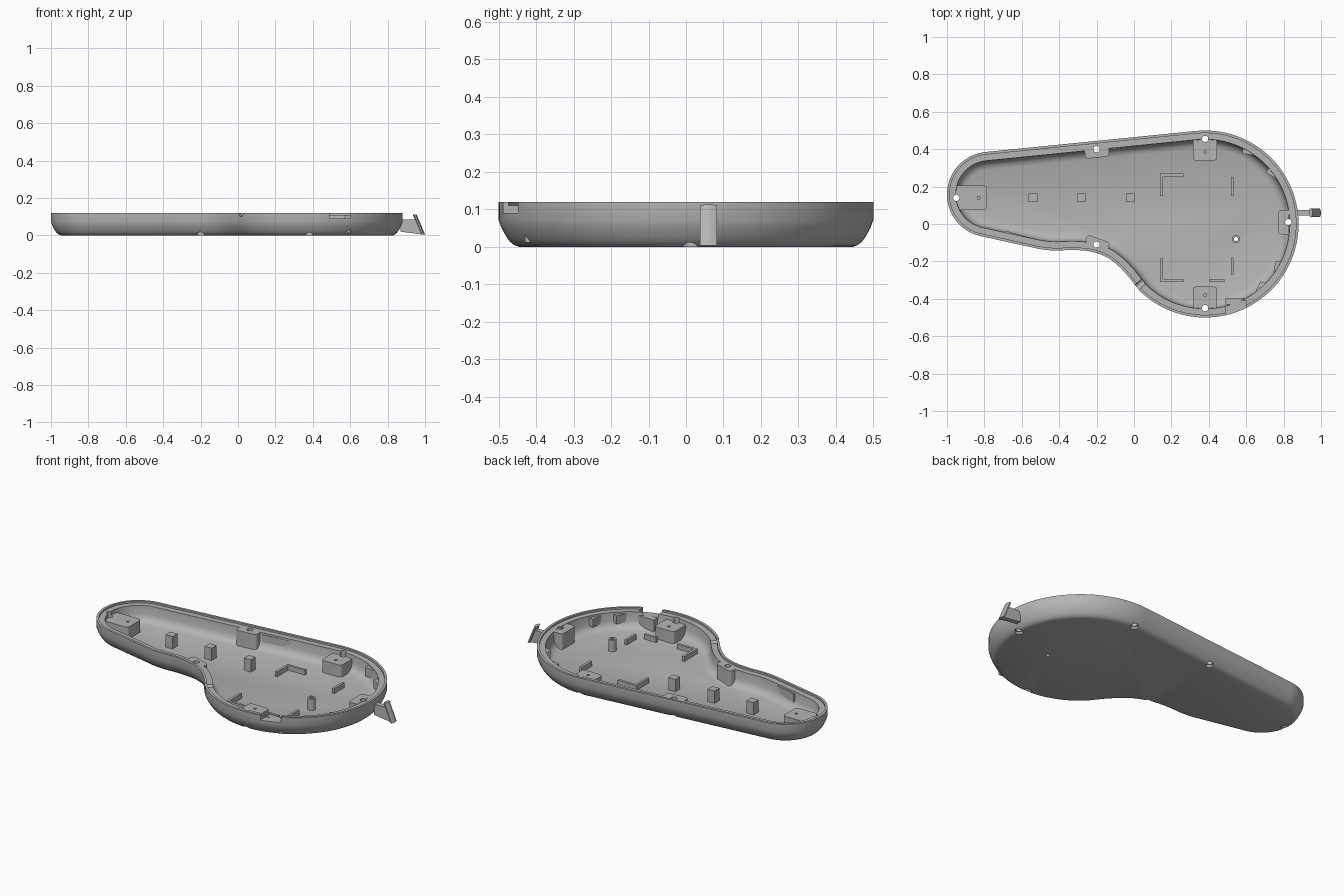
import bpy, bmesh, math
from mathutils import Vector, Matrix

if "Cube" in bpy.data.objects:
    bpy.data.objects.remove(bpy.data.objects["Cube"])

grey = bpy.data.materials.new("plain_grey")
grey.use_nodes = True
colour = (0.46, 0.46, 0.46, 1)
grey.diffuse_color = colour
grey.node_tree.nodes["Principled BSDF"].inputs["Base Color"].default_value = colour
parts = []


def finish(name, bm):
    bmesh.ops.recalc_face_normals(bm, faces=bm.faces)
    me = bpy.data.meshes.new(name)
    bm.to_mesh(me)
    bm.free()
    me.materials.append(grey)
    ob = bpy.data.objects.new(name, me)
    bpy.context.collection.objects.link(ob)
    parts.append(ob)
    return ob


def add_prism(bm, pts, z0, z1):
    low = [bm.verts.new((x, y, z0)) for x, y in pts]
    high = [bm.verts.new((x, y, z1)) for x, y in pts]
    bm.faces.new(low[::-1])
    bm.faces.new(high)
    for i in range(len(pts)):
        j = (i + 1) % len(pts)
        bm.faces.new((low[i], low[j], high[j], high[i]))


def prism(name, pts, z0, z1):
    bm = bmesh.new()
    add_prism(bm, pts, z0, z1)
    return finish(name, bm)


def rect(x0, x1, y0, y1):
    return [(x0, y0), (x1, y0), (x1, y1), (x0, y1)]


def arc(cx, cy, r, a0, a1, n):
    steps = [math.radians(a0 + (a1 - a0) * i / n) for i in range(n + 1)]
    return [Vector((cx + r * math.cos(a), cy + r * math.sin(a))) for a in steps]


def spline(pts, n):
    out = []
    for p0, p1, p2, p3 in zip(pts, pts[1:], pts[2:], pts[3:]):
        for i in range(n):
            t = i / n
            out.append(0.5 * (2 * p1 + (p2 - p0) * t + (2 * p0 - 5 * p1 + 4 * p2 - p3) * t * t
                              + (3 * p1 - p0 - 3 * p2 + p3) * t ** 3))
    return out


# Pear-shaped outline: large lobe, small lobe and a curved neck
big = arc(0.38, 0, 0.5, -134, 95.6, 64)
small = arc(-0.772, 0.158, 0.228, 95.6, 258, 40)
neck = [Vector(p) for p in ((-0.6, -0.115), (-0.505, -0.134), (-0.42, -0.142), (-0.32, -0.139),
                            (-0.22, -0.15), (-0.13, -0.187), (-0.05, -0.258))]
outline = big + small + spline(neck + big[:2], 5)


def inset(d):
    out = []
    n = len(outline)
    for i, p in enumerate(outline):
        a = (p - outline[i - 1]).normalized()
        b = (outline[(i + 1) % n] - p).normalized()
        t = (a + b).normalized()
        out.append(p + Vector((-t.y, t.x)) * d)
    return out


# Shell: the wall section is (inset, height), from underside over the lip to the floor
section = [(0.055, 0), (0.042, 0.004), (0.03, 0.014), (0.019, 0.03), (0.008, 0.05), (0, 0.072),
           (0, 0.12), (0.014, 0.12), (0.014, 0.11), (0.047, 0.11), (0.05, 0.06),
           (0.058, 0.038), (0.072, 0.024), (0.095, 0.016)]
bm = bmesh.new()
rings = [[bm.verts.new((p.x, p.y, z)) for p in inset(d)] for d, z in section]
for lo, hi in zip(rings, rings[1:]):
    for i in range(len(lo)):
        j = (i + 1) % len(lo)
        bm.faces.new((lo[i], lo[j], hi[j], hi[i]))
bm.faces.new(rings[0][::-1])
bm.faces.new(rings[-1])
shell = finish("tray_shell", bm)

# Screw bosses: hole position, outward angle, inward reach, top height
bosses = [("left_end", -0.95, 0.14, 180, 0.165, 0.088), ("upper_neck", -0.2, 0.4, 95.6, 0.045, 0.11),
          ("upper_lobe", 0.38, 0.455, 90, 0.115, 0.088), ("right_end", 0.825, 0.01, 0, 0.055, 0.11),
          ("lower_lobe", 0.38, -0.45, 270, 0.115, 0.088), ("lower_neck", -0.2, -0.11, 250, 0.035, 0.11)]
cut_targets = [shell]
holes = []
for name, x, y, angle, reach, top in bosses:
    w, r = 0.065, 0.016
    shape = [Vector((0.004, w)), Vector((0.004, -w))][::-1]
    shape += arc(-reach + r, w - r, r, 90, 180, 4) + arc(-reach + r, -w + r, r, 180, 270, 4)
    turn = Matrix.Rotation(math.radians(angle), 2)
    pts = [turn @ p + Vector((x, y)) for p in shape]
    cut_targets.append(prism(name + "_boss", pts, 0.012, top))
    holes += [(x, y, 0.017, -0.05, 0.2), (x, y, 0.022, -0.05, 0.015)]
    if reach > 0.1:
        p = turn @ Vector((-reach + 0.045, 0)) + Vector((x, y))
        holes.append((p.x, p.y, 0.008, 0.04, 0.2))

# Square posts
for i, x in enumerate((-0.54, -0.28, -0.02)):
    prism(f"square_post_{i + 1}", rect(x - 0.023, x + 0.023, 0.117, 0.163), 0.012, 0.09)

# Locating ribs for the inner board
t = 0.015
prism("upper_corner_rib", [(0.14, 0.15), (0.14 + t, 0.15), (0.14 + t, 0.27 - t), (0.265, 0.27 - t),
                           (0.265, 0.27), (0.14, 0.27)], 0.012, 0.045)
prism("lower_corner_rib", [(0.14, -0.31), (0.265, -0.31), (0.265, -0.31 + t), (0.14 + t, -0.31 + t),
                           (0.14 + t, -0.185), (0.14, -0.185)], 0.012, 0.045)
prism("upper_side_rib", rect(0.518, 0.518 + t, 0.15, 0.25), 0.012, 0.045)
prism("lower_side_rib", rect(0.518, 0.518 + t, -0.27, -0.18), 0.012, 0.045)
prism("short_rib", rect(0.405, 0.485, -0.31, -0.31 + t), 0.012, 0.045)

# Tubular post
cut_targets.append(prism("tube_post", arc(0.545, -0.08, 0.022, 0, 345, 23), 0.012, 0.085))
holes.append((0.545, -0.08, 0.011, -0.05, 0.2))

# Socket shelf behind the wall notch
prism("socket_shelf", rect(0.49, 0.6, -0.43, -0.395), 0.012, 0.09)

# Small wedge clips on the inner wall of the large lobe
for i, a in enumerate((58, 36, -32, -50)):
    c, s = math.cos(math.radians(a)), math.sin(math.radians(a))
    side = Vector((-s, c)) * 0.05
    mid = Vector((0.38 + 0.46 * c, 0.46 * s))
    inner = Vector((0.38 + 0.425 * c, 0.425 * s))
    prism(f"wall_clip_{i + 1}", [mid - side, mid + side, inner + side * 0.6], 0.05, 0.1)

# Thin guide strips on the inner wall of the narrow end
prism("lower_guide_strip", [(-0.7, -0.06), (-0.69, -0.035), (-0.55, -0.075), (-0.55, -0.09)], 0.05, 0.1)
prism("upper_guide_strip", [(-0.12, 0.4), (-0.1, 0.42), (0.05, 0.435), (0.05, 0.42)], 0.05, 0.1)

# Cutter: screw holes, socket notch and a round cable notch at the neck
bm = bmesh.new()
add_prism(bm, rect(0.49, 0.6, -0.6, -0.41), 0.09, 0.2)
cutter = finish("socket_cutter", bm)
cutters = [cutter]
for x, y, r, z0, z1 in holes:
    cutters.append(prism("hole_cutter", arc(x, y, r, 0, 342, 19), z0, z1))
bm = bmesh.new()
bmesh.ops.create_cone(bm, cap_ends=True, segments=16, radius1=0.018, radius2=0.018, depth=0.2,
                      matrix=Matrix.Translation((0.035, -0.32, 0.118))
                      @ Matrix.Rotation(math.radians(45), 4, 'Z') @ Matrix.Rotation(math.pi / 2, 4, 'Y'))
cutters.append(finish("cable_cutter", bm))
group = bpy.data.collections.new("cutters")
for c in cutters:
    c.hide_render = True
    parts.remove(c)
    group.objects.link(c)
for ob in cut_targets:
    mod = ob.modifiers.new("holes", 'BOOLEAN')
    mod.operand_type = 'COLLECTION'
    mod.collection = group
    mod.solver = 'EXACT'
    bpy.context.view_layer.objects.active = ob
    bpy.ops.object.modifier_apply(modifier=mod.name)
for c in cutters:
    bpy.data.objects.remove(c)
bpy.data.collections.remove(group)

# Side hook: a flat web carrying a slanted bar
bm = bmesh.new()
add_prism(bm, [(0.87, 0.02), (0.985, 0.005), (0.95, 0.085), (0.87, 0.085)], -0.075, -0.045)
bm.transform(Matrix.Rotation(math.pi / 2, 4, 'X'))
finish("hook_web", bm)
bm = bmesh.new()
bar = [(0.96 + 0.011 * math.cos(a), 0.06 + 0.024 * math.sin(a))
       for a in [math.radians(22.5 + 45 * k) for k in range(8)]]
add_prism(bm, bar, 0.004, 0.112)
for v in bm.verts:
    v.co.x += 0.03 - (v.co.z - 0.004) * 0.42
    v.co.z += (v.co.x - 0.95) * 0.1 if v.co.z > 0.05 else 0
finish("hook_bar", bm)

# Smooth the curves, keep the edges crisp
bpy.ops.object.select_all(action='DESELECT')
for ob in parts:
    ob.select_set(True)
bpy.context.view_layer.objects.active = shell
bpy.ops.object.shade_smooth_by_angle(angle=math.radians(30))
